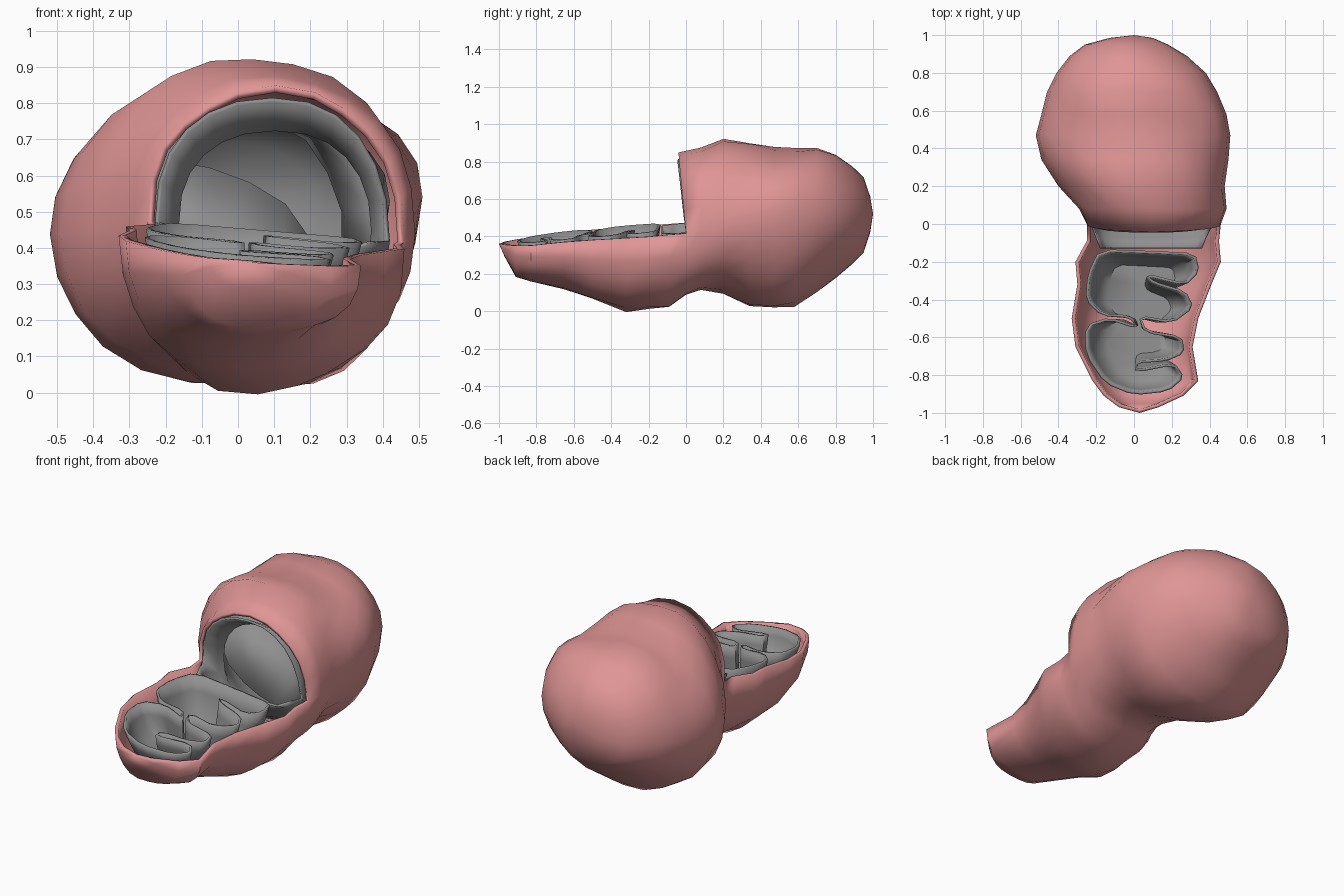
import bpy, bmesh
from math import sin, cos, pi, copysign

if "Cube" in bpy.data.objects:
    bpy.data.objects.remove(bpy.data.objects["Cube"])


def material(name, rgb):
    m = bpy.data.materials.new(name)
    m.use_nodes = True
    m.diffuse_color = (*rgb, 1)
    m.node_tree.nodes["Principled BSDF"].inputs["Base Color"].default_value = (*rgb, 1)
    return m


PINK = material("pink_tissue", (0.74, 0.30, 0.30))
GRAY = material("gray_lining", (0.28, 0.28, 0.28))
HALF = 12  # segments per half ring


def rim(x, y):
    """Height of the tilted cut plane, twisting the other way through the bulb."""
    blend = min(max(y / 0.4, 0), 1)
    return 0.45 + 0.09 * min(y, 0.5) + (-0.08 + 0.18 * blend) * (x - 0.03)


def power(v, p):
    return copysign(abs(v) ** p, v)


def finish(name, bm, mat, thickness, offset=-1):
    bmesh.ops.recalc_face_normals(bm, faces=bm.faces)
    me = bpy.data.meshes.new(name)
    bm.to_mesh(me)
    bm.free()
    me.materials.append(mat)
    ob = bpy.data.objects.new(name, me)
    bpy.context.collection.objects.link(ob)
    s = ob.modifiers.new("wall", "SOLIDIFY")
    s.thickness, s.offset = thickness, offset
    bpy.ops.object.select_all(action="DESELECT")
    ob.select_set(True)
    bpy.context.view_layer.objects.active = ob
    bpy.ops.object.shade_smooth_by_angle(angle=50 * pi / 180)


def loft(name, rows, tips, mat, thickness, wrinkle=0):
    """Rows are (y, left x, right x, bottom, top); top 0 means an open half ring."""
    bm = bmesh.new()
    rings = []
    for y, x0, x1, bot, top in rows:
        cx, rx = (x0 + x1) / 2, (x1 - x0) / 2
        zc = rim(cx, y)
        p = 0.88 if y < 0.15 else 1  # fuller sections near the cut
        ring = []
        for i in range(2 * HALF if top else HALF + 1):
            a = pi + pi * i / HALF
            c, s = power(cos(a), p), power(sin(a), p)
            k = 1 + wrinkle * sin(5 * a - 13 * y) * abs(sin(a))
            x = cx + rx * c * k
            z = zc + (rim(x, y) - zc) * (1 - s * s) + s * k * ((zc - bot) if s < 0 else (top - zc))
            lean = 0.04 * s if top and s > 0 and abs(y) < 0.03 else 0
            ring.append(bm.verts.new((x, y - lean, z)))
        rings.append(ring)
    for a, b in zip(rings, rings[1:]):
        n = len(a) if len(a) == len(b) == 2 * HALF else HALF
        for i in range(n):
            j = (i + 1) % len(a)
            bm.faces.new((a[i], a[j], b[j], b[i]))
    for ring, tip in zip((rings[0], rings[-1]), tips):
        if tip:
            v = bm.verts.new(tip)
            n = len(ring) if len(ring) == 2 * HALF else HALF
            for i in range(n):
                bm.faces.new((ring[i], ring[(i + 1) % len(ring)], v))
    finish(name, bm, mat, thickness)


# Outer wall: open trough in front, closed bulb behind
loft("outer_wall", [
    (-0.97, -0.08, 0.13, 0.29, 0), (-0.91, -0.16, 0.26, 0.18, 0),
    (-0.83, -0.22, 0.34, 0.16, 0), (-0.65, -0.31, 0.31, 0.12, 0),
    (-0.50, -0.33, 0.34, 0.06, 0), (-0.32, -0.30, 0.41, 0.00, 0),
    (-0.20, -0.31, 0.46, 0.02, 0), (-0.09, -0.25, 0.45, 0.02, 0),
    (0.00, -0.25, 0.46, 0.08, 0.84), (0.08, -0.29, 0.49, 0.11, 0.87),
    (0.20, -0.40, 0.48, 0.10, 0.93), (0.34, -0.49, 0.50, 0.03, 0.90),
    (0.47, -0.52, 0.51, 0.01, 0.87), (0.58, -0.49, 0.49, 0.02, 0.87),
    (0.70, -0.46, 0.44, 0.11, 0.88), (0.80, -0.41, 0.38, 0.18, 0.84),
    (0.89, -0.34, 0.28, 0.25, 0.77), (0.95, -0.26, 0.18, 0.31, 0.71),
    (0.985, -0.13, 0.10, 0.42, 0.61)],
    ((0.03, -1.0, 0.36), (0.0, 1.0, 0.52)), PINK, 0.02, 0.022)

# Lining of the rear chamber, with a narrowed mouth
loft("chamber_lining", [
    (-0.13, -0.18, 0.36, 0.40, 0), (-0.08, -0.20, 0.38, 0.33, 0),
    (0.00, -0.23, 0.42, 0.25, 0.815), (0.07, -0.19, 0.395, 0.20, 0.75),
    (0.10, -0.175, 0.38, 0.20, 0.735), (0.22, -0.28, 0.41, 0.17, 0.80),
    (0.45, -0.42, 0.42, 0.12, 0.79), (0.65, -0.38, 0.36, 0.20, 0.78),
    (0.80, -0.24, 0.22, 0.30, 0.70)],
    (None, (0.0, 0.87, 0.5)), GRAY, 0.012)


# Curved folds inside the chamber
def fold(name, edge, y_edge, base, y_base):
    bm = bmesh.new()
    a, b = [[bm.verts.new((x, y, z)) for x, z in pts]
            for pts, y in ((edge, y_edge), (base, y_base))]
    for i in range(len(a) - 1):
        bm.faces.new((a[i], a[i + 1], b[i + 1], b[i]))
    finish(name, bm, GRAY, 0.01, 0)


fold("lower_chamber_fold",
     [(-0.20, 0.64), (-0.08, 0.62), (0.03, 0.58), (0.13, 0.52), (0.20, 0.42), (0.22, 0.30)], 0.34,
     [(-0.26, 0.50), (-0.20, 0.38), (-0.10, 0.30), (0.00, 0.25), (0.10, 0.22), (0.20, 0.20)], 0.20)
fold("side_chamber_fold",
     [(0.10, 0.75), (0.19, 0.70), (0.25, 0.61), (0.29, 0.50), (0.29, 0.35)], 0.30,
     [(0.18, 0.80), (0.28, 0.74), (0.36, 0.62), (0.40, 0.50), (0.39, 0.35)], 0.18)

# Folded lining of the trough: winding outline lowered into a bowl
outline = [(0, -.90), (-.15, -.84), (-.25, -.69), (-.25, -.54), (-.13, -.50),
           (0.02, -.55), (-.02, -.49), (-.17, -.48), (-.25, -.40), (-.24, -.27),
           (-.18, -.14), (.10, -.15), (.32, -.16), (.34, -.25), (.27, -.32),
           (.07, -.27), (.10, -.31), (.27, -.36), (.31, -.44), (.20, -.52),
           (.03, -.49), (.06, -.57), (.25, -.60), (.26, -.68), (.17, -.72),
           (.01, -.73), (.01, -.78), (.21, -.74), (.26, -.81), (.18, -.88)]


def rounded(pts):
    out = []
    for (x0, y0), (x1, y1) in zip(pts, pts[1:] + pts[:1]):
        for t in (0.2, 0.8):
            out.append((x0 + (x1 - x0) * t, y0 + (y1 - y0) * t))
    return out


bm = bmesh.new()
levels = []
for scale, drop in ((1, -0.06), (0.93, 0.3), (0.82, 0.7), (0.62, 1)):
    ring = []
    for x, y in rounded(outline):
        depth = 0.13 + 0.14 * (y + 0.9)
        px, py = 0.03 + (x - 0.03) * scale, -0.52 + (y + 0.52) * (1 + scale) / 2
        ring.append(bm.verts.new((px, py, rim(px, py) - drop * depth)))
    levels.append(ring)
for a, b in zip(levels, levels[1:]):
    for i in range(len(a)):
        j = (i + 1) % len(a)
        bm.faces.new((a[i], a[j], b[j], b[i]))
bmesh.ops.triangulate(bm, faces=[bm.faces.new(levels[-1])])
finish("folded_trough_lining", bm, GRAY, 0.014, 0)
